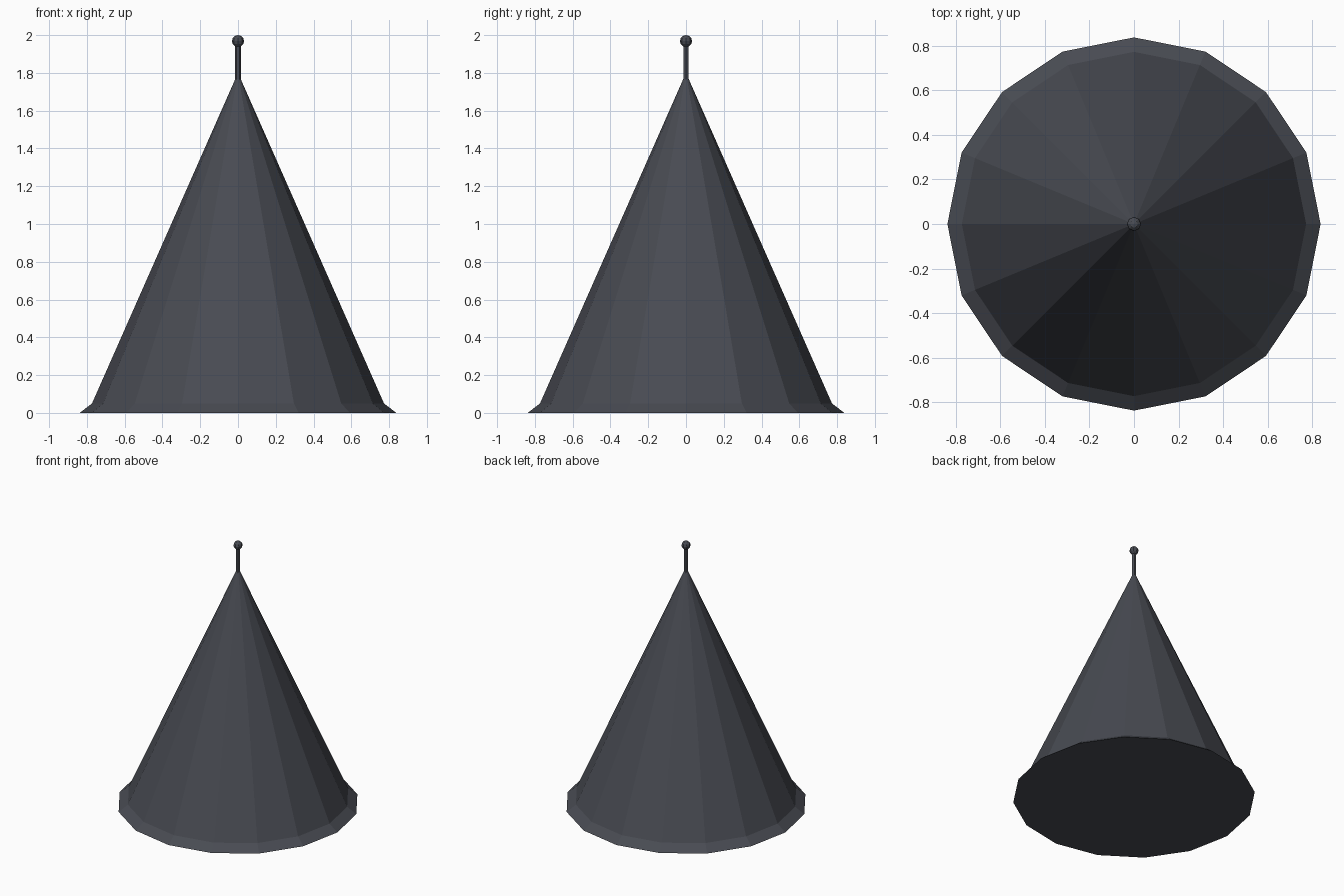
import bpy, bmesh, math

if "Cube" in bpy.data.objects:
    bpy.data.objects.remove(bpy.data.objects["Cube"])


def dark_material():
    mat = bpy.data.materials.new("dark_grey")
    mat.diffuse_color = (0.065, 0.07, 0.085, 1)
    mat.use_nodes = True
    mat.node_tree.nodes["Principled BSDF"].inputs["Base Color"].default_value = mat.diffuse_color
    return mat


DARK = dark_material()


def lathe(name, profile, sides):
    """Revolve (radius, z) points about z; radius 0 makes a tip."""
    bm = bmesh.new()
    rings = []
    for r, z in profile:
        n = sides if r > 0 else 1
        rings.append([bm.verts.new((r * math.cos(math.tau * i / sides),
                                    r * math.sin(math.tau * i / sides), z)) for i in range(n)])
    for a, b in zip(rings, rings[1:]):
        for i in range(sides):
            j = (i + 1) % sides
            quad = [a[i % len(a)], a[j % len(a)], b[j % len(b)], b[i % len(b)]]
            bm.faces.new(list(dict.fromkeys(quad)))
    # Close the open ends
    for ring in (rings[0], rings[-1]):
        if len(ring) > 2:
            bm.faces.new(ring)
    bmesh.ops.recalc_face_normals(bm, faces=bm.faces)
    mesh = bpy.data.meshes.new(name)
    bm.to_mesh(mesh)
    bm.free()
    mesh.materials.append(DARK)
    obj = bpy.data.objects.new(name, mesh)
    bpy.context.collection.objects.link(obj)
    return obj


# Cone roof with a flared eave
lathe("cone_roof", [(0.838, 0), (0.773, 0.05), (0, 1.8)], 16)

# Thin hexagonal spire
lathe("spire", [(0.016, 1.74), (0.016, 1.96)], 6)

# Faceted ball on the tip
R, RINGS = 0.032, 6
ball = [(R * math.sin(math.pi * k / RINGS) if 0 < k < RINGS else 0,
         1.968 - R * math.cos(math.pi * k / RINGS)) for k in range(RINGS + 1)]
lathe("finial_ball", ball, 8)
